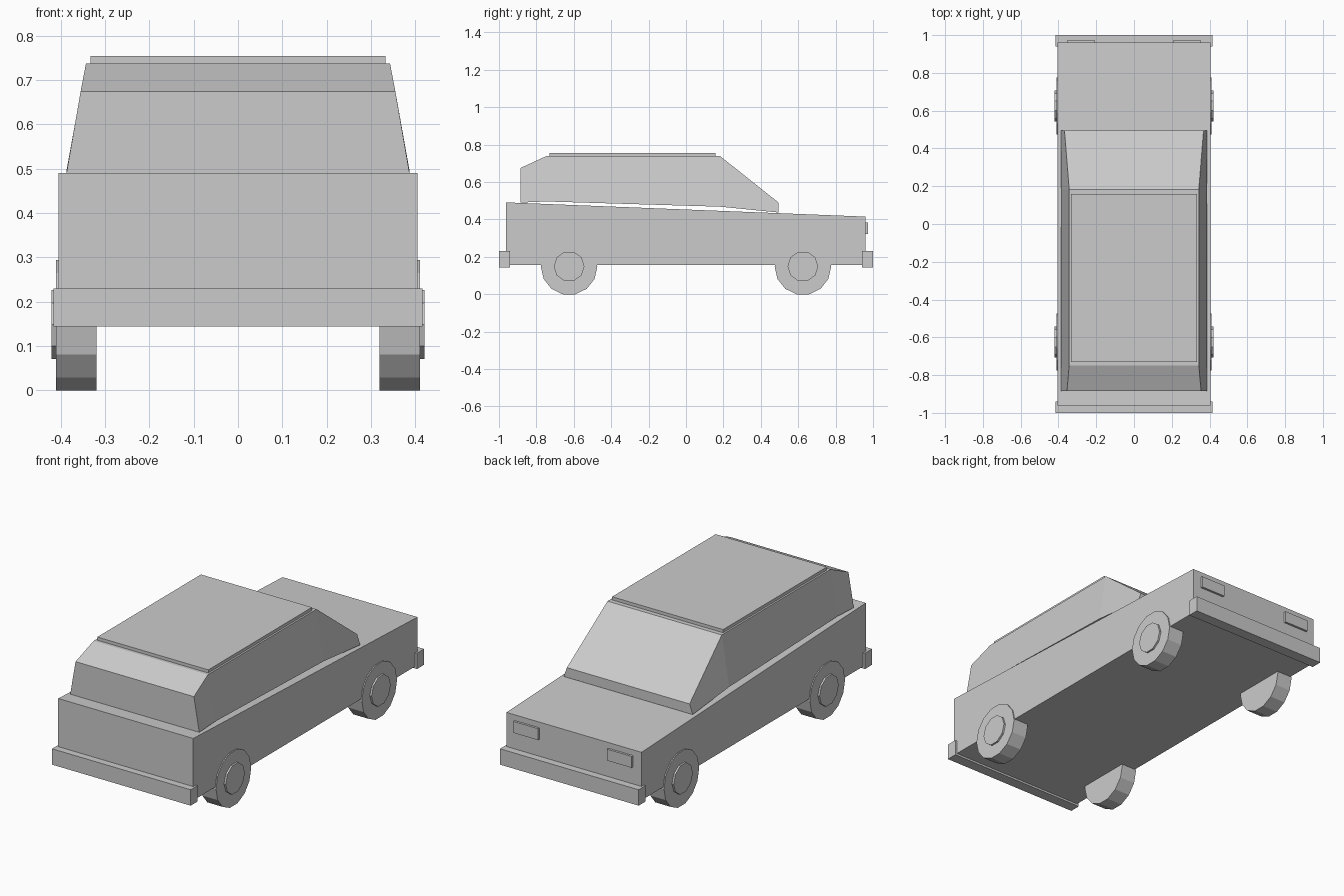
import bpy, math

if "Cube" in bpy.data.objects:
    bpy.data.objects.remove(bpy.data.objects["Cube"])

def mesh_object(name, verts, faces):
    mesh = bpy.data.meshes.new(name)
    mesh.from_pydata(verts, [], faces)
    mesh.update()
    obj = bpy.data.objects.new(name, mesh)
    bpy.context.collection.objects.link(obj)
    return obj

def extrude_x(name, profile, x0, x1):
    """Closed prism from a counter-clockwise (y, z) profile."""
    n = len(profile)
    verts = [(x, y, z) for x in (x0, x1) for y, z in profile]
    faces = [tuple(reversed(range(n))), tuple(range(n, 2 * n))]
    faces += [(i, (i + 1) % n, (i + 1) % n + n, i + n) for i in range(n)]
    return mesh_object(name, verts, faces)

def box(name, x0, x1, y0, y1, z0, z1):
    return extrude_x(name, [(y0, z0), (y1, z0), (y1, z1), (y0, z1)], x0, x1)

def disc(name, x0, x1, y, z, radius, sides):
    pts = [(y + radius * math.cos(2 * math.pi * i / sides),
            z + radius * math.sin(2 * math.pi * i / sides)) for i in range(sides)]
    return extrude_x(name, pts, min(x0, x1), max(x0, x1))

# Lower body wedge
extrude_x("body", [(-0.962, 0.155), (0.96, 0.155), (0.96, 0.415), (-0.962, 0.491)],
          -0.405, 0.405)

# Tapered cabin: stations of y, bottom z, top z, top half width
stations = [(-0.885, 0.49, 0.675, 0.355), (-0.748, 0.496, 0.738, 0.343),
            (0.183, 0.468, 0.738, 0.343), (0.495, 0.437, 0.49, 0.368)]
base = 0.387
verts, faces = [], []
for y, zb, zt, w in stations:
    verts += [(-base, y, zb), (base, y, zb), (w, y, zt), (-w, y, zt)]
for s in range(3):
    a = s * 4
    for i in range(4):
        j = (i + 1) % 4
        faces.append((a + j, a + i, a + 4 + i, a + 4 + j))
faces += [(0, 1, 2, 3), (15, 14, 13, 12)]
mesh_object("cabin", verts, faces)

# Roof panel
box("roof_panel", -0.333, 0.333, -0.73, 0.158, 0.73, 0.755)

# Bumpers at both ends
box("rear_bumper", -0.416, 0.416, -1.0, -0.94, 0.144, 0.23)
box("front_bumper", -0.416, 0.416, 0.94, 1.0, 0.144, 0.23)

# Headlights, wheels and hubcaps on both sides
for side, sx in (("left", -1), ("right", 1)):
    xs = sorted((sx * 0.207, sx * 0.355))
    box(f"{side}_headlight", xs[0], xs[1], 0.95, 0.972, 0.322, 0.384)
    for end, y in (("rear", -0.625), ("front", 0.625)):
        disc(f"{end}_{side}_wheel", sx * 0.319, sx * 0.411, y, 0.147, 0.151, 14)
        disc(f"{end}_{side}_hubcap", sx * 0.40, sx * 0.421, y, 0.149, 0.082, 10)
